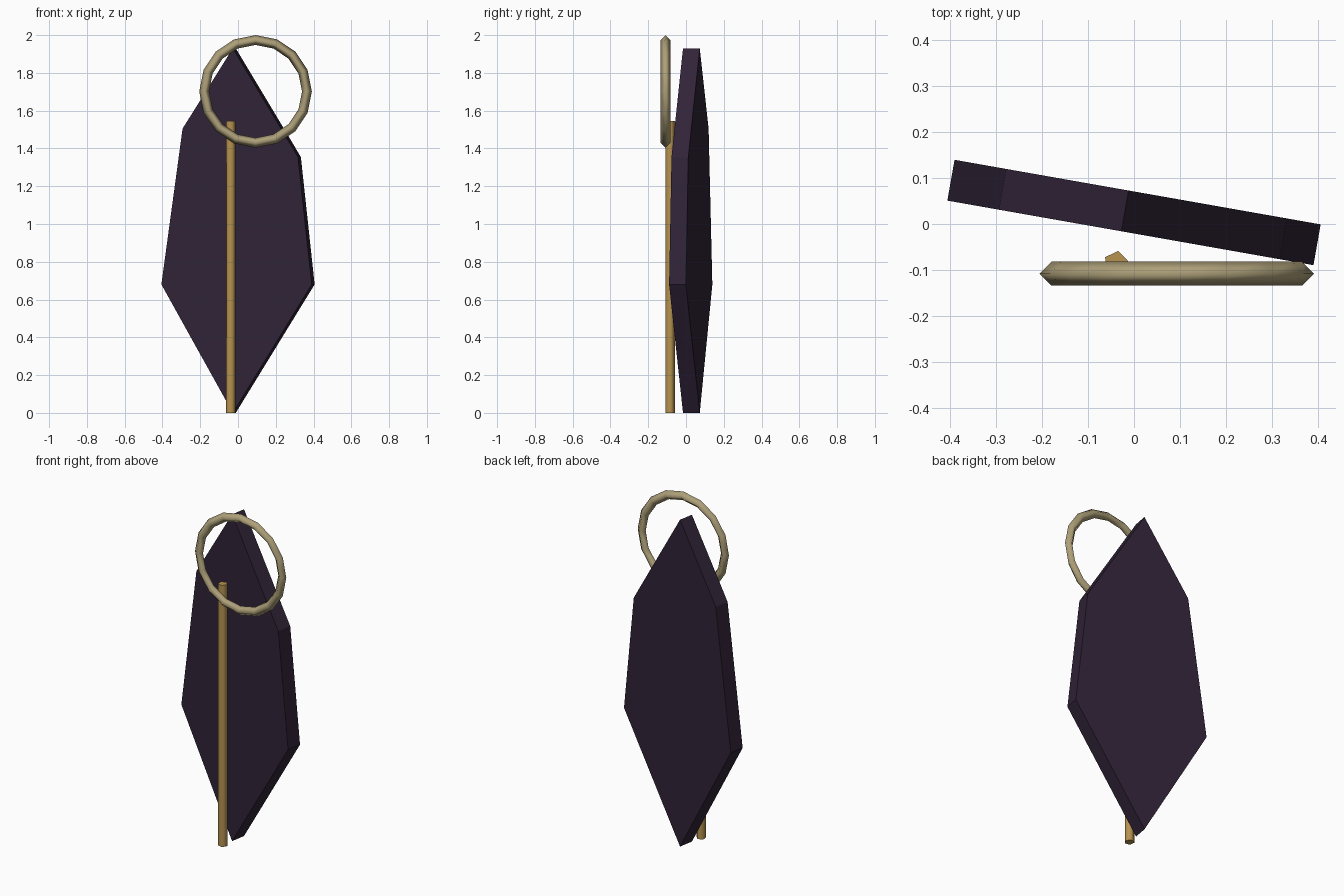
import bpy, math
from mathutils import Matrix, Vector

default = bpy.data.objects.get("Cube")
if default:
    bpy.data.objects.remove(default, do_unlink=True)


def material(name, rgb):
    m = bpy.data.materials.new(name)
    m.use_nodes = True
    m.diffuse_color = (*rgb, 1)
    m.node_tree.nodes["Principled BSDF"].inputs["Base Color"].default_value = (*rgb, 1)
    return m


dark_purple = material("dark purple", (0.03, 0.017, 0.038))
brass = material("brass", (0.47, 0.29, 0.08))
pale_gold = material("pale gold", (0.42, 0.35, 0.19))
TURN = math.radians(-10)

# Angular slab: an outline pushed to a thickness, turned about the vertical
outline = [(-0.02, 0), (0.404, 0.68), (0.33, 1.355), (-0.02, 1.93), (-0.29, 1.505), (-0.404, 0.68)]
n, half = len(outline), 0.045
verts = [(x, y, z) for y in (-half, half) for x, z in outline]
faces = [list(range(n)), list(range(2 * n - 1, n - 1, -1))]
faces += [[i, i + n, (i + 1) % n + n, (i + 1) % n] for i in range(n)]
mesh = bpy.data.meshes.new("slab")
mesh.from_pydata(verts, [], faces)
mesh.transform(Matrix.Translation(Vector((0, 0.025, 0))) @ Matrix.Rotation(TURN, 4, "Z"))
mesh.materials.append(dark_purple)
slab = bpy.data.objects.new("slab", mesh)
bpy.context.collection.objects.link(slab)

# Five-sided rod in front of the slab, with a corner towards the back
height = 1.545
bpy.ops.mesh.primitive_cylinder_add(vertices=5, radius=0.027, depth=height,
                                    location=(-0.039, -0.085, height / 2), rotation=(0, 0, TURN))
rod = bpy.context.object
rod.name = "rod"
rod.data.materials.append(brass)
for face in rod.data.polygons:
    face.use_smooth = abs(face.normal.z) < 0.5

# Ring with a diamond-shaped section, standing upright
bpy.ops.mesh.primitive_torus_add(major_segments=16, minor_segments=4, major_radius=0.272, minor_radius=0.026,
                                 location=(0.093, -0.108, 1.702), rotation=(math.pi / 2, 0, 0))
ring = bpy.context.object
ring.name = "ring"
ring.data.materials.append(pale_gold)
bpy.ops.object.shade_smooth()
